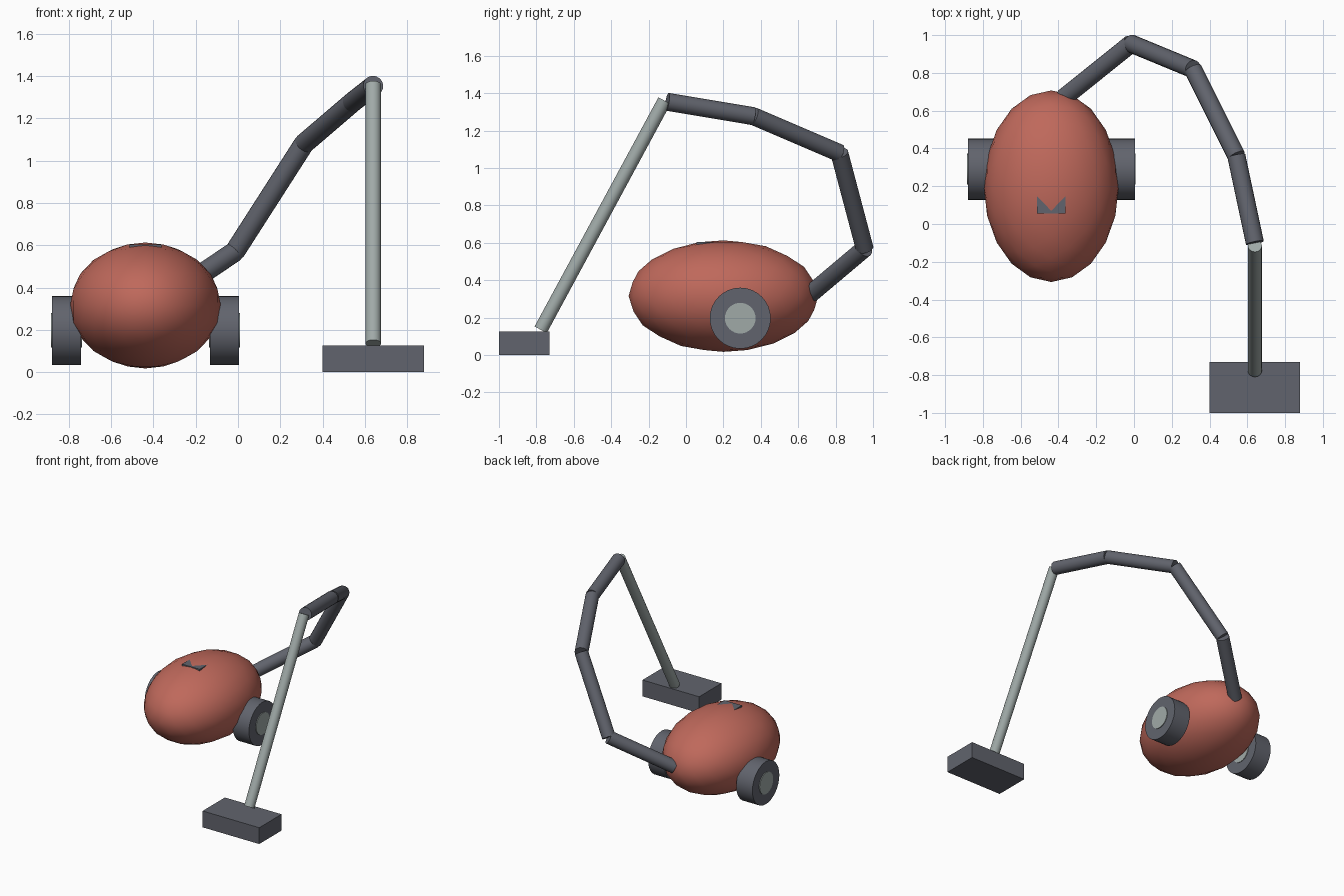
import bpy
import math
from mathutils import Vector

cube = bpy.data.objects.get("Cube")
if cube:
    bpy.data.objects.remove(cube, do_unlink=True)


def material(name, rgb):
    m = bpy.data.materials.new(name)
    m.use_nodes = True
    col = (*rgb, 1.0)
    m.diffuse_color = col
    m.node_tree.nodes["Principled BSDF"].inputs["Base Color"].default_value = col
    return m


RED = material("red_shell", (0.52, 0.14, 0.105))
DARK = material("dark_grey_plastic", (0.12, 0.127, 0.153))
LIGHT = material("light_grey_metal", (0.35, 0.40, 0.39))


def finish(name, mat, smooth=True):
    ob = bpy.context.object
    ob.name = name
    ob.data.materials.append(mat)
    bpy.ops.object.transform_apply(location=False, rotation=True, scale=True)
    if smooth:
        bpy.ops.object.shade_smooth_by_angle(angle=math.radians(40))
    return ob


def tube(name, a, b, radius, mat, sides=20):
    a, b = Vector(a), Vector(b)
    d = b - a
    bpy.ops.mesh.primitive_cylinder_add(
        vertices=sides, radius=radius, depth=d.length, location=(a + b) / 2,
        rotation=d.to_track_quat('Z', 'Y').to_euler())
    return finish(name, mat)


def box(name, lo, hi, mat):
    lo, hi = Vector(lo), Vector(hi)
    bpy.ops.mesh.primitive_cube_add(size=1, location=(lo + hi) / 2)
    bpy.context.object.scale = hi - lo
    return finish(name, mat, smooth=False)


# Egg-shaped body
BODY_X = -0.438
bpy.ops.mesh.primitive_ico_sphere_add(
    subdivisions=3, radius=1, location=(BODY_X, 0.2, 0.315),
    rotation=(0, 0, -math.pi / 2))
bpy.ops.object.transform_apply(location=False, rotation=True, scale=False)
bpy.context.object.scale = (0.357, 0.507, 0.298)
finish("body", RED)

# Button plate set into the top of the body
box("top_button", (BODY_X - 0.075, 0.055, 0.56), (BODY_X + 0.075, 0.2, 0.603), DARK)

# Wheels with hubs passing through them
for side, s in (("right", -1), ("left", 1)):
    x0, x1 = BODY_X + s * 0.305, BODY_X + s * 0.442
    tube(side + "_wheel", (x0, 0.29, 0.197), (x1, 0.29, 0.197), 0.163, DARK, 32)
    tube(side + "_hub", (x0 - s * 0.005, 0.29, 0.197),
         (x1 + s * 0.005, 0.29, 0.197), 0.082, LIGHT, 32)

# Hose in straight sections
path = [(-0.37, 0.67, 0.33), (-0.015, 0.955, 0.57), (0.312, 0.82, 1.08),
        (0.542, 0.36, 1.277), (0.64, -0.1, 1.354)]
for i, (a, b) in enumerate(zip(path, path[1:])):
    tube(f"hose_section_{i + 1}", a, b, 0.048, DARK)

# Wand and floor head
tube("wand", (0.64, -0.115, 1.36), (0.64, -0.777, 0.135), 0.037, LIGHT)
box("floor_head", (0.4, -1.0, 0.0), (0.88, -0.73, 0.125), DARK)
